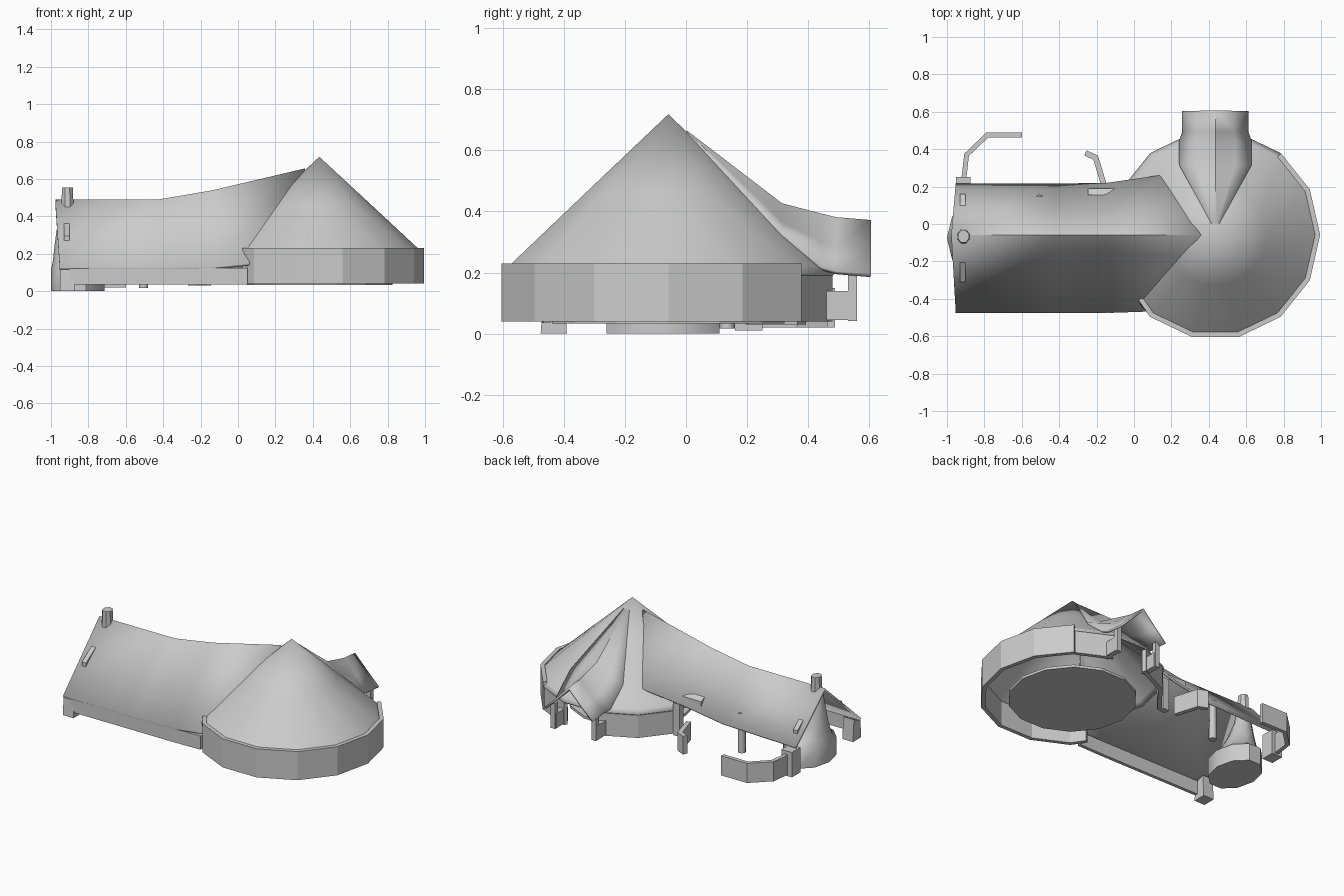
import bpy
import math

if "Cube" in bpy.data.objects:
    bpy.data.objects.remove(bpy.data.objects["Cube"])

CX, CY = 0.435, -0.058      # centre of the round hall


def finish(name, verts, faces, thick=0.0, smooth=None):
    me = bpy.data.meshes.new(name)
    me.from_pydata(verts, [], faces)
    me.update()
    ob = bpy.data.objects.new(name, me)
    bpy.context.collection.objects.link(ob)
    if thick:
        m = ob.modifiers.new("Thickness", 'SOLIDIFY')
        m.thickness, m.offset, m.use_even_offset = thick, 0, True
    if smooth:
        bpy.ops.object.select_all(action='DESELECT')
        ob.select_set(True)
        bpy.context.view_layer.objects.active = ob
        bpy.ops.object.shade_smooth_by_angle(angle=math.radians(smooth))
    return ob


def sheet(name, rows, thick, smooth=None):
    """Grid surface through rows of points, given a thickness."""
    n = len(rows[0])
    verts = [p for r in rows for p in r]
    faces = [(i * n + j, i * n + j + 1, (i + 1) * n + j + 1, (i + 1) * n + j)
             for i in range(len(rows) - 1) for j in range(n - 1)]
    return finish(name, verts, faces, thick, smooth)


def wall(name, path, z0, z1, thick):
    return sheet(name, [[(x, y, z0), (x, y, z1)] for x, y in path], thick)


def turned(name, rings, sides, smooth=None, turn=0.0):
    """Closed stack of rings (cx, cy, rx, ry, z)."""
    verts = []
    for cx, cy, rx, ry, z in rings:
        for k in range(sides):
            a = 2 * math.pi * k / sides + turn
            verts.append((cx + rx * math.cos(a), cy + ry * math.sin(a), z))
    faces = [(i * sides + k, i * sides + (k + 1) % sides,
              (i + 1) * sides + (k + 1) % sides, (i + 1) * sides + k)
             for i in range(len(rings) - 1) for k in range(sides)]
    faces.append(tuple(reversed(range(sides))))
    faces.append(tuple(range(len(verts) - sides, len(verts))))
    return finish(name, verts, faces, 0, smooth)


def prism(name, x0, x1, profile):
    """Side profile (y, z) extruded along x."""
    n = len(profile)
    verts = [(x, y, z) for x in (x0, x1) for y, z in profile]
    faces = [(k, (k + 1) % n, n + (k + 1) % n, n + k) for k in range(n)]
    faces += [tuple(reversed(range(n))), tuple(range(n, 2 * n))]
    return finish(name, verts, faces)


def box(name, x0, x1, y0, y1, z0, z1):
    return prism(name, x0, x1, [(y0, z0), (y1, z0), (y1, z1), (y0, z1)])


def arc(r, k0, k1):
    """Corners of the 14-sided hall plan."""
    step = 2 * math.pi / 14
    return [(CX + r * math.cos(k * step), CY + r * math.sin(k * step))
            for k in range(k0, k1 + 1)]


# Round hall: conical roof, open underneath
verts = [(CX, CY, 0.71)]
for r, z in ((0.27, 0.46), (0.53, 0.218), (0.555, 0.193)):
    verts += [(x, y, z) for x, y in arc(r, 0, 13)]
faces = [(0, 1 + k, 1 + (k + 1) % 14) for k in range(14)]
for i in range(2):
    a, b = 1 + 14 * i, 15 + 14 * i
    faces += [(a + k, b + k, b + (k + 1) % 14, a + (k + 1) % 14) for k in range(14)]
finish("hall_roof", verts, faces, 0.012, 50)

# Round hall: outer wall with raised rim at the front, lower at the back
front = [(0.035, -0.40)] + arc(0.547, -5, 2)
wall("hall_front_wall", front, 0.04, 0.23, 0.026)
wall("hall_back_wall_right", arc(0.54, 2, 3), 0.04, 0.19, 0.026)
wall("hall_back_wall_left", arc(0.54, 4, 6), 0.04, 0.19, 0.026)
turned("hall_floor", [(CX, CY, 0.39, 0.39, z) for z in (0.033, 0.05)], 14)

# Porch roof, sweeping up into the cone: y, half width, eave z, mid z, ridge z
rows = []
for y, w, e, m, r in ((0.605, 0.173, 0.19, 0.265, 0.362),
                      (0.49, 0.173, 0.20, 0.275, 0.372),
                      (0.44, 0.19, 0.215, 0.295, 0.385),
                      (0.31, 0.19, 0.325, 0.362, 0.42),
                      (0.0, 0.02, 0.655, 0.656, 0.658)):
    rows.append([(CX - w, y, e), (CX - w * 0.55, y, m), (CX, y, r),
                 (CX + w * 0.55, y, m), (CX + w, y, e)])
sheet("porch_roof", rows, 0.014, 40)

# Porch side walls and posts
for side, s in (("left", -1), ("right", 1)):
    x = CX + s * 0.15
    box(f"porch_wall_{side}", x - 0.018, x + 0.018, 0.43, 0.55, 0.045, 0.14)
    box(f"porch_post_{side}", x - 0.016, x + 0.016, 0.53, 0.56, 0.042, 0.21)

# Long wing roof: (front eave, ridge, back eave) at each station
stations = [((-0.953, -0.47, 0.12), (-0.977, -0.058, 0.48), (-0.953, 0.21, 0.19)),
            ((-0.42, -0.47, 0.12), (-0.42, -0.058, 0.48), (-0.42, 0.21, 0.205)),
            ((-0.14, -0.47, 0.122), (-0.14, -0.058, 0.527), (-0.14, 0.215, 0.25)),
            ((0.06, -0.463, 0.142), (0.36, -0.058, 0.645), (0.14, 0.255, 0.305))]
sheet("wing_roof", stations, 0.016, 30)

# Low wall below the front eave, and corner buttresses
wall("wing_front_wall", [(-0.90, -0.46), (-0.14, -0.46), (0.05, -0.455)], 0.035, 0.125, 0.022)
prism("front_buttress", -0.953, -0.875, [(-0.476, 0.0), (-0.39, 0.0), (-0.40, 0.145), (-0.468, 0.115)])
box("back_buttress", -0.953, -0.875, 0.16, 0.25, 0.01, 0.175)

# Stove at the end of the wing: base drum, bell-shaped hood and chimney
turned("stove_hood", [(-0.857, -0.075, 0.143, 0.195, 0.0),
                      (-0.857, -0.075, 0.143, 0.195, 0.115),
                      (-0.875, -0.07, 0.115, 0.13, 0.16),
                      (-0.895, -0.066, 0.085, 0.085, 0.25),
                      (-0.91, -0.066, 0.055, 0.055, 0.36),
                      (-0.912, -0.066, 0.042, 0.042, 0.43)], 10, 40)
turned("chimney", [(-0.912, -0.066, 0.037, 0.042, 0.42),
                   (-0.912, -0.066, 0.031, 0.036, 0.555)], 8, 30, math.pi / 8)

# Post under the open back eave
turned("eave_post", [(-0.505, 0.135, 0.025, 0.025, 0.017),
                     (-0.505, 0.135, 0.022, 0.022, 0.28)], 8, 50)

# Yard walls behind the wing
wall("yard_wall_curved", [(-0.91, 0.24), (-0.895, 0.37), (-0.785, 0.475), (-0.60, 0.475)],
     0.02, 0.15, 0.026)
wall("yard_wall_short", [(-0.26, 0.38), (-0.205, 0.355), (-0.158, 0.20)], 0.03, 0.15, 0.03)
box("wing_back_pier", -0.10, -0.05, 0.17, 0.21, 0.035, 0.25)

# Small vents on the roof slopes
prism("front_vent", -0.93, -0.90, [(-0.20, 0.365), (-0.31, 0.295), (-0.31, 0.255)])
prism("back_vent", -0.93, -0.90, [(0.10, 0.325), (0.16, 0.28), (0.16, 0.24)])
prism("back_dormer", -0.245, -0.07, [(0.155, 0.318), (0.19, 0.30), (0.19, 0.265)])
